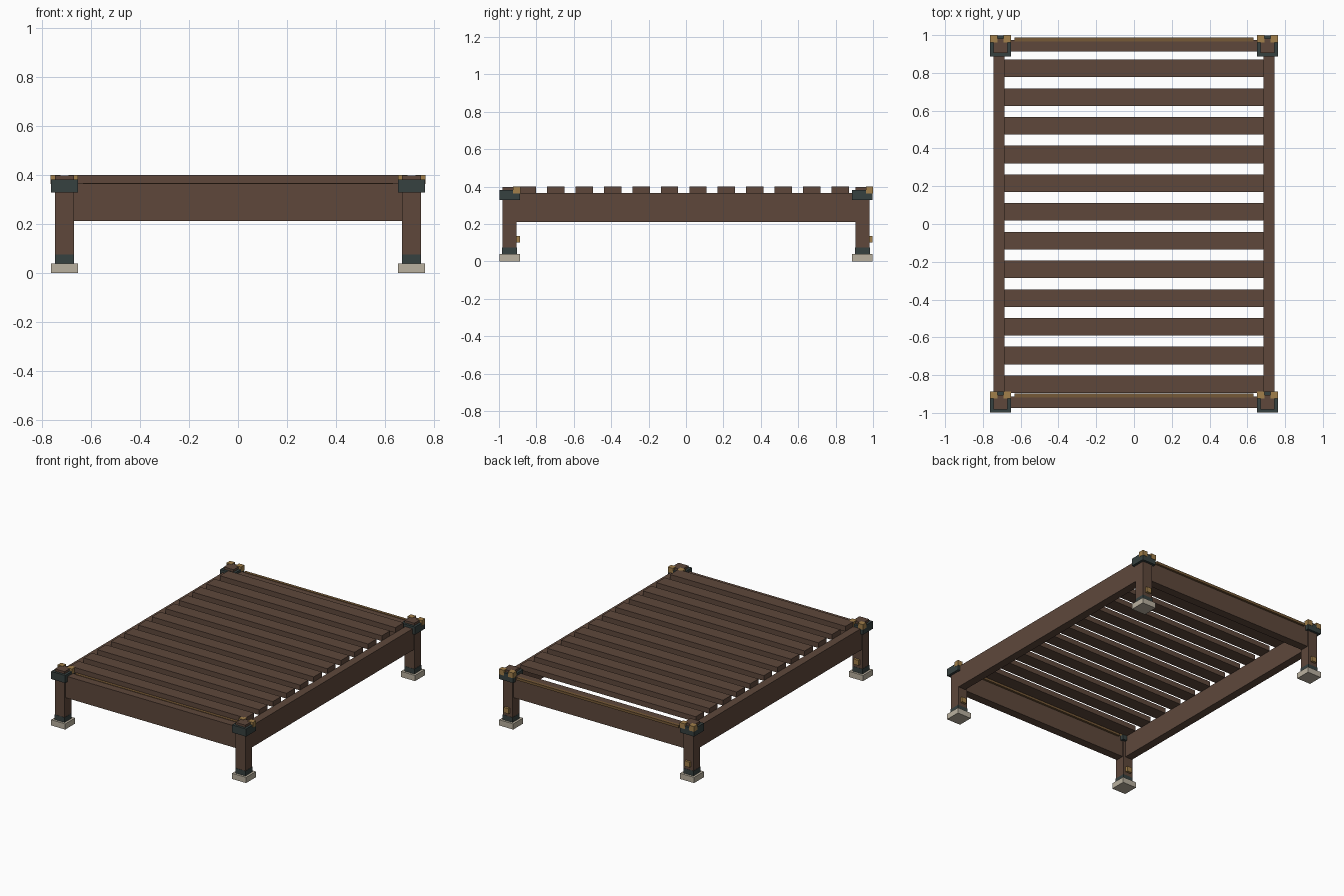
import bpy, bmesh

if "Cube" in bpy.data.objects:
    bpy.data.objects.remove(bpy.data.objects["Cube"])


def material(name, rgb):
    m = bpy.data.materials.new(name)
    m.diffuse_color = (*rgb, 1)
    m.use_nodes = True
    m.node_tree.nodes["Principled BSDF"].inputs["Base Color"].default_value = m.diffuse_color
    return m


WOOD = material("dark brown wood", (0.112, 0.064, 0.044))
IRON = material("dark slate metal", (0.037, 0.052, 0.050))
BRASS = material("brass", (0.36, 0.215, 0.07))
TRIM = material("bronze trim", (0.18, 0.10, 0.038))
STONE = material("pale stone", (0.49, 0.44, 0.35))


def box(name, x, y, z, mat):
    """Box from (min, max) ranges on each axis."""
    bm = bmesh.new()
    bmesh.ops.create_cube(bm, size=1)
    for v in bm.verts:
        v.co = [r[0] if c < 0 else r[1] for c, r in zip(v.co, (x, y, z))]
    me = bpy.data.meshes.new(name)
    bm.to_mesh(me)
    bm.free()
    me.materials.append(mat)
    ob = bpy.data.objects.new(name, me)
    bpy.context.collection.objects.link(ob)
    return ob


def around(c, half):
    return (c - half, c + half)


CX, CY = 0.707, 0.943    # leg centres

# Corner legs with feet, sleeves, caps and brass fittings
for sy, end in ((-1, "front"), (1, "back")):
    for sx, side in ((-1, "left"), (1, "right")):
        x, y = sx * CX, sy * CY
        tag = f"{end}_{side}_"
        box(tag + "leg", around(x, 0.038), around(y, 0.038), (0.03, 0.398), WOOD)
        box(tag + "foot", around(x, 0.055), around(y, 0.055), (0, 0.04), STONE)
        box(tag + "ankle_sleeve", around(x, 0.0395), around(y, 0.0395), (0.04, 0.075), IRON)
        box(tag + "corner_cap", around(x, 0.055), around(y, 0.055), (0.328, 0.382), IRON)
        # brass blocks sit on the +y corners of every cap
        for dx in (-1, 1):
            box(tag + "brass_block", around(x + dx * 0.036, 0.020),
                (y + 0.019, y + 0.057), (0.363, 0.4), BRASS)
        box(tag + "brass_stud", around(x, 0.019), (y + 0.036, y + 0.055), (0.10, 0.137), BRASS)

# End rails with a bronze strip along the +y top edge
for sy, end in ((-1, "front"), (1, "back")):
    y = sy * CY
    box(end + "_rail", (-0.69, 0.69), around(y, 0.030), (0.212, 0.365), WOOD)
    box(end + "_trim_strip", (-0.632, 0.632), (y + 0.024, y + 0.045), (0.35, 0.368), TRIM)

# Side rails
for sx, side in ((-1, "left"), (1, "right")):
    xs = sorted((sx * 0.685, sx * 0.743))
    box(side + "_rail", xs, (-0.93, 0.93), (0.212, 0.365), WOOD)

# Bed slats
for i in range(12):
    box(f"slat_{i + 1}", (-0.686, 0.686), around(-0.848 + i * 0.152, 0.0465),
        (0.363, 0.4), WOOD)
